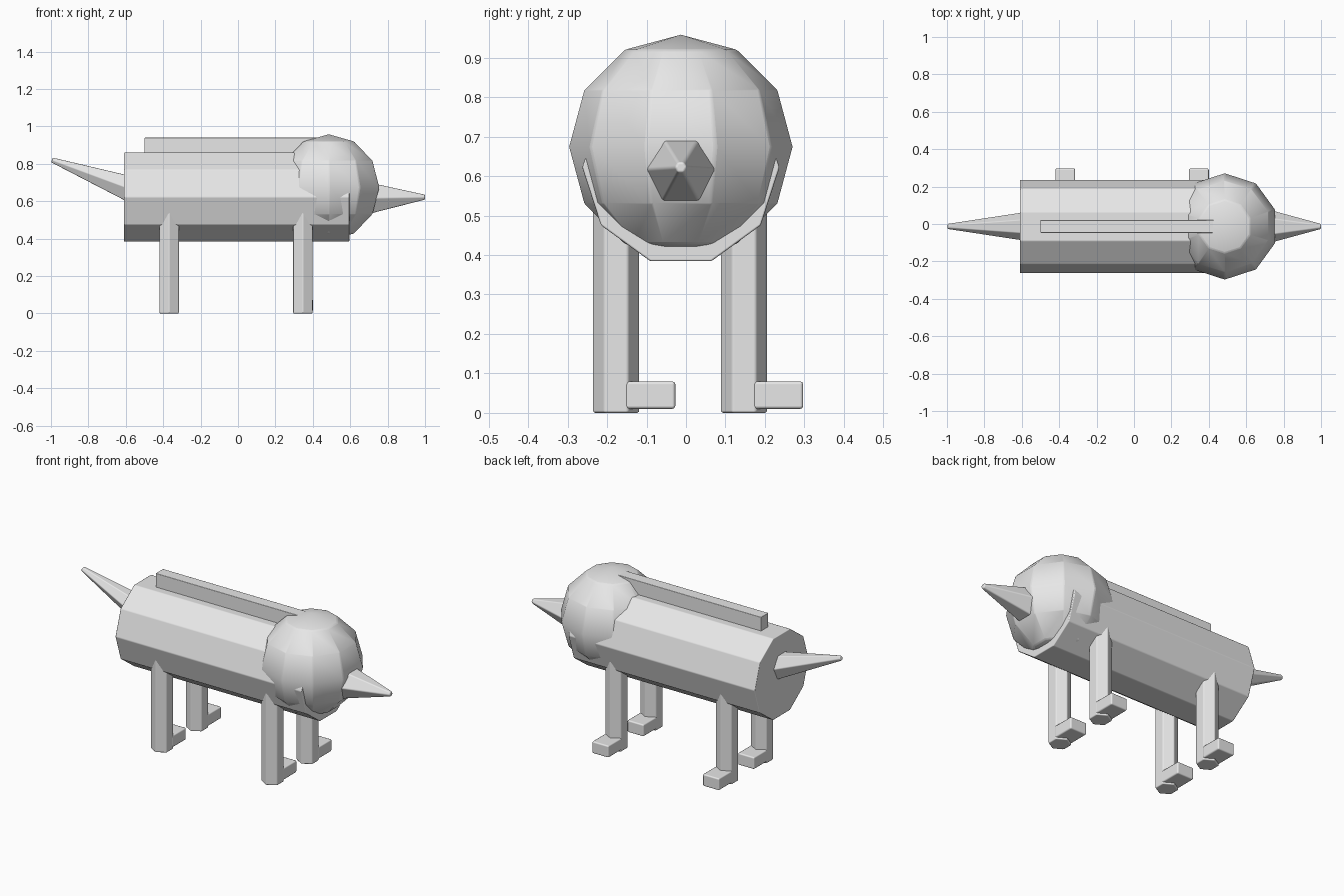
import bpy, bmesh, math
from mathutils import Matrix, Vector

default = bpy.data.objects.get("Cube")
if default:
    bpy.data.objects.remove(default, do_unlink=True)

MID_Y = -0.013

grey = bpy.data.materials.new("plain_grey")
grey.use_nodes = True
grey.diffuse_color = (0.8, 0.8, 0.8, 1)
grey.node_tree.nodes["Principled BSDF"].inputs["Base Color"].default_value = (0.8, 0.8, 0.8, 1)


def finish(name, bm, bevel, harden=True):
    """Turn a bmesh into an object with softened edges."""
    mesh = bpy.data.meshes.new(name)
    bm.to_mesh(mesh)
    bm.free()
    mesh.materials.append(grey)
    for face in mesh.polygons:
        face.use_smooth = True
    mesh.set_sharp_from_angle(angle=math.radians(30))
    obj = bpy.data.objects.new(name, mesh)
    bpy.context.collection.objects.link(obj)
    mod = obj.modifiers.new("soft_edges", "BEVEL")
    mod.width = bevel
    mod.segments = 2
    mod.limit_method = "ANGLE"
    mod.harden_normals = harden
    return obj


def taper(name, start, end, r_start, r_end, sides, bevel):
    """Prism or cone between two points lying in a plane of constant y."""
    a, b = Vector(start), Vector(end)
    d = b - a
    turn = Matrix.Rotation(math.atan2(d.x, d.z), 4, "Y")
    bm = bmesh.new()
    bmesh.ops.create_cone(bm, cap_ends=True, segments=sides, radius1=r_start,
                          radius2=r_end, depth=d.length,
                          matrix=Matrix.Translation((a + b) / 2) @ turn)
    return finish(name, bm, bevel)


def box(name, low, high, bevel):
    lo, hi = Vector(low), Vector(high)
    bm = bmesh.new()
    bmesh.ops.create_cube(bm, size=1, matrix=Matrix.Translation((lo + hi) / 2)
                          @ Matrix.Diagonal((*(hi - lo), 1)))
    return finish(name, bm, bevel)


# Ten-sided barrel body
taper("body", (-0.61, MID_Y, 0.622), (0.595, MID_Y, 0.622), 0.25, 0.25, 10, 0.005)

# Faceted head
bm = bmesh.new()
bmesh.ops.create_uvsphere(bm, u_segments=10, v_segments=6, radius=0.284,
                          matrix=Matrix.Translation((0.485, MID_Y, 0.674)))
finish("head", bm, 0.006, harden=False)

# Pointed snout and tail
taper("snout", (0.71, MID_Y, 0.617), (1.0, MID_Y, 0.622), 0.094, 0.015, 6, 0.006)
taper("tail", (-0.56, MID_Y, 0.66), (-0.995, MID_Y, 0.821), 0.081, 0.015, 6, 0.005)

# Mane along the back
box("mane", (-0.5, MID_Y - 0.034, 0.84), (0.44, MID_Y + 0.034, 0.94), 0.003)

# Four hexagonal legs, each with a block foot
for end, x in (("rear", -0.368), ("front", 0.347)):
    for side, sign in (("right", -1), ("left", 1)):
        y = MID_Y - 0.002 + sign * 0.162
        taper(f"{end}_{side}_leg", (x, y, 0), (x, y, 0.57), 0.06, 0.06, 6, 0.006)
        box(f"{end}_{side}_foot", (x - 0.053, y + 0.023, 0.01),
            (x + 0.053, y + 0.15, 0.08), 0.008)
